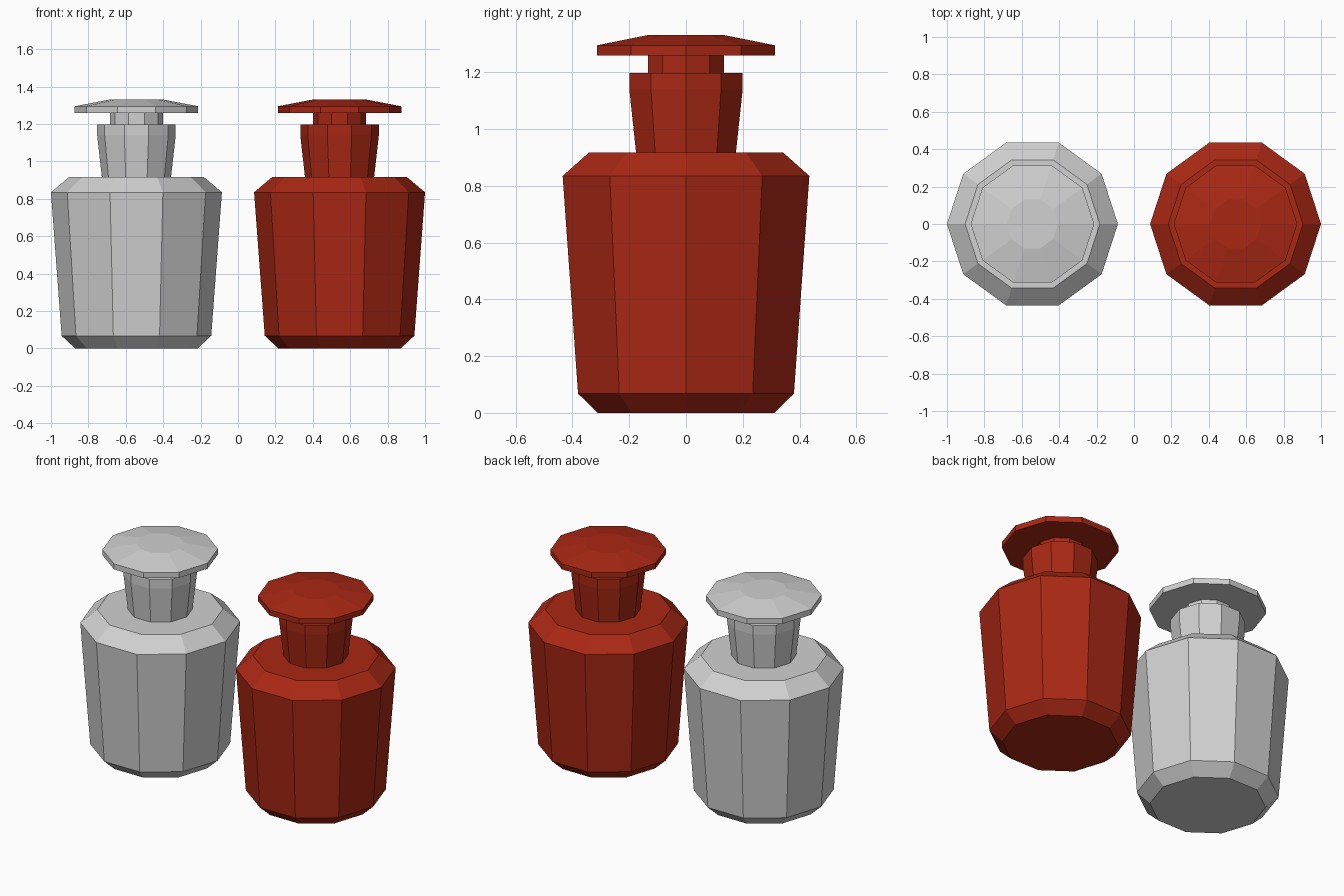
import bpy, bmesh, math

if "Cube" in bpy.data.objects:
    bpy.data.objects.remove(bpy.data.objects["Cube"])

SIDES = 10


def material(name, rgb):
    m = bpy.data.materials.new(name)
    m.diffuse_color = (*rgb, 1.0)
    m.use_nodes = True
    m.node_tree.nodes["Principled BSDF"].inputs["Base Color"].default_value = m.diffuse_color
    return m


def lathe(name, profile, x, mat):
    """Spin a (radius, z) profile into a closed, flat-faced ten-sided solid."""
    bm = bmesh.new()
    rings = []
    for r, z in profile:
        rings.append([bm.verts.new((r * math.cos(math.tau * i / SIDES),
                                    r * math.sin(math.tau * i / SIDES), z))
                      for i in range(SIDES)])
    for low, high in zip(rings, rings[1:]):
        for i in range(SIDES):
            j = (i + 1) % SIDES
            bm.faces.new((low[i], low[j], high[j], high[i]))
    bm.faces.new(rings[0][::-1])
    bm.faces.new(rings[-1])
    bmesh.ops.recalc_face_normals(bm, faces=bm.faces[:])
    mesh = bpy.data.meshes.new(name)
    bm.to_mesh(mesh)
    bm.free()
    mesh.materials.append(mat)
    ob = bpy.data.objects.new(name, mesh)
    ob.location.x = x
    bpy.context.collection.objects.link(ob)
    return ob


# Bevelled base, tapered body, sloped shoulder, flared neck with straight lip
BOTTLE = [(0.327, 0.0), (0.40, 0.068), (0.457, 0.835), (0.36, 0.917),
          (0.185, 0.917), (0.21, 1.14), (0.21, 1.198)]
# Stem, wide thin disc and shallow domed top
STOPPER = [(0.141, 1.198), (0.141, 1.26), (0.33, 1.26), (0.33, 1.295),
           (0.137, 1.332)]

grey = material("light grey", (0.64, 0.64, 0.64))
red = material("deep red", (0.40, 0.021, 0.007))

for label, x, mat in (("grey", -0.543, grey), ("red", 0.543, red)):
    lathe(label + "_bottle", BOTTLE, x, mat)
    lathe(label + "_stopper", STOPPER, x, mat)
